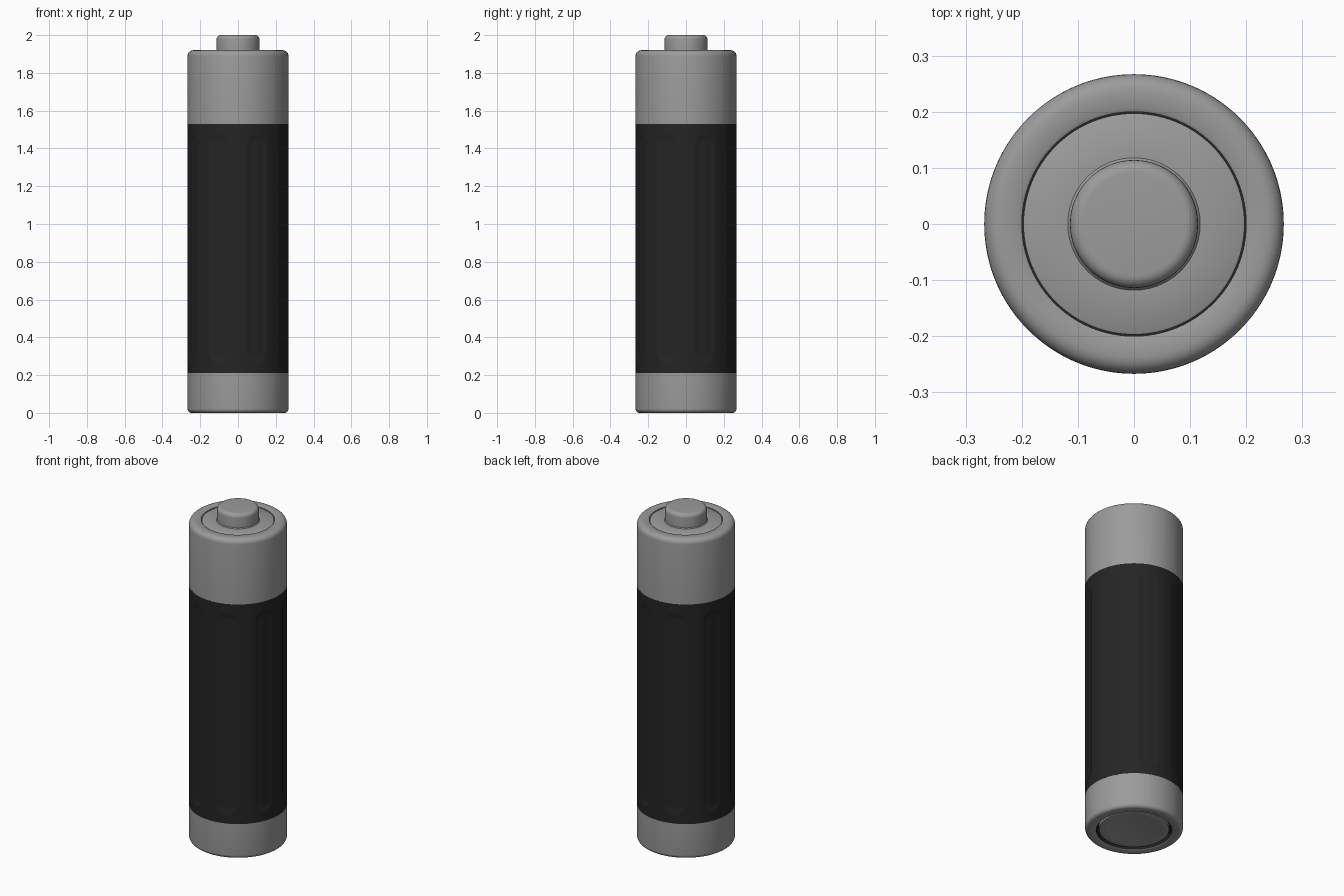
import bpy
import bmesh
from math import sin, cos, pi, hypot, radians

cube = bpy.data.objects.get("Cube")
if cube:
    bpy.data.objects.remove(cube, do_unlink=True)


def make_material(name, value):
    colour = (value, value, value, 1.0)
    mat = bpy.data.materials.new(name)
    mat.use_nodes = True
    mat.diffuse_color = colour
    bsdf = next(n for n in mat.node_tree.nodes if n.type == 'BSDF_PRINCIPLED')
    bsdf.inputs["Base Color"].default_value = colour
    return mat


METAL = make_material("grey metal", 0.33)
DARK = make_material("dark wrap", 0.018)

R = 0.267       # case radius
SIDES = 96


def arc(cx, cz, r, start, end, steps=6):
    """Rounded corner as (radius, height) points, angles in degrees."""
    angles = [radians(start + (end - start) * i / steps) for i in range(steps + 1)]
    return [(cx + r * cos(a), cz + r * sin(a)) for a in angles]


def lathe(name, profile, mat, sides=SIDES, shape=None, dark_rule=None):
    """Spin a (radius, height) profile about z; shape(angle, r, z) may alter r."""
    bm = bmesh.new()
    rings = []
    for r, z in profile:
        if r < 1e-6:
            rings.append([bm.verts.new((0, 0, z))] * sides)
            continue
        ring = []
        for i in range(sides):
            a = 2 * pi * i / sides
            rad = shape(a, r, z) if shape else r
            ring.append(bm.verts.new((rad * cos(a), rad * sin(a), z)))
        rings.append(ring)
    for low, high in zip(rings, rings[1:]):
        for i in range(sides):
            j = (i + 1) % sides
            corners = list(dict.fromkeys((low[i], low[j], high[j], high[i])))
            face = bm.faces.new(corners)
            if dark_rule and dark_rule(face.calc_center_median()):
                face.material_index = 1
    mesh = bpy.data.meshes.new(name)
    bm.to_mesh(mesh)
    bm.free()
    mesh.materials.append(mat)
    mesh.materials.append(DARK)
    obj = bpy.data.objects.new(name, mesh)
    bpy.context.collection.objects.link(obj)
    bpy.ops.object.select_all(action='DESELECT')
    obj.select_set(True)
    bpy.context.view_layer.objects.active = obj
    bpy.ops.object.shade_smooth_by_angle(angle=radians(35))
    return obj


# Wrap with eight shallow round-ended flutes
BOTTOM, TOP = 0.21, 1.53
FLUTES, HALF_WIDTH, DEPTH = 8, 0.052, 0.005
SLOT_LOW, SLOT_HIGH = 0.27, 1.47


def fluted(a, r, z):
    step = 2 * pi / FLUTES
    across = ((a % step) - step / 2) * R
    along = max(SLOT_LOW + HALF_WIDTH - z, 0, z - SLOT_HIGH + HALF_WIDTH)
    inside = (HALF_WIDTH - hypot(across, along)) / 0.012
    return r - DEPTH * min(max(inside, 0), 1)


fine = [i * 0.01 for i in range(13)]
heights = [BOTTOM + h for h in fine] + [TOP - h for h in reversed(fine)]
lathe("wrap", [(R, z) for z in heights], DARK, sides=192, shape=fluted)

# Upper case band with rounded shoulder and a fine seam at the inner lip
lathe("upper_case", [(R, TOP)] + arc(R - 0.03, 1.89, 0.03, 0, 90)
      + [(0.205, 1.92), (0.2, 1.917), (0.2, 1.895)], METAL)

# Positive end: recessed plate and raised button
lathe("positive_terminal", [(0.197, 1.895), (0.197, 1.913), (0.194, 1.915),
      (0.118, 1.915), (0.114, 1.92)] + arc(0.092, 1.978, 0.022, 0, 90)
      + [(0, 2.0)], METAL)

# Lower case band, with a dark gap inside its lip
lathe("lower_case", [(0.19, 0.03), (0.206, 0.03), (0.206, 0.004), (0.212, 0)]
      + arc(R - 0.022, 0.022, 0.022, -90, 0) + [(R, BOTTOM)], METAL,
      dark_rule=lambda c: hypot(c.x, c.y) < 0.207)

# Negative end: slightly dished plate
lathe("negative_terminal", [(0, 0.022), (0.08, 0.019), (0.15, 0.011), (0.185, 0.006),
      (0.191, 0.009), (0.191, 0.03)], METAL)
